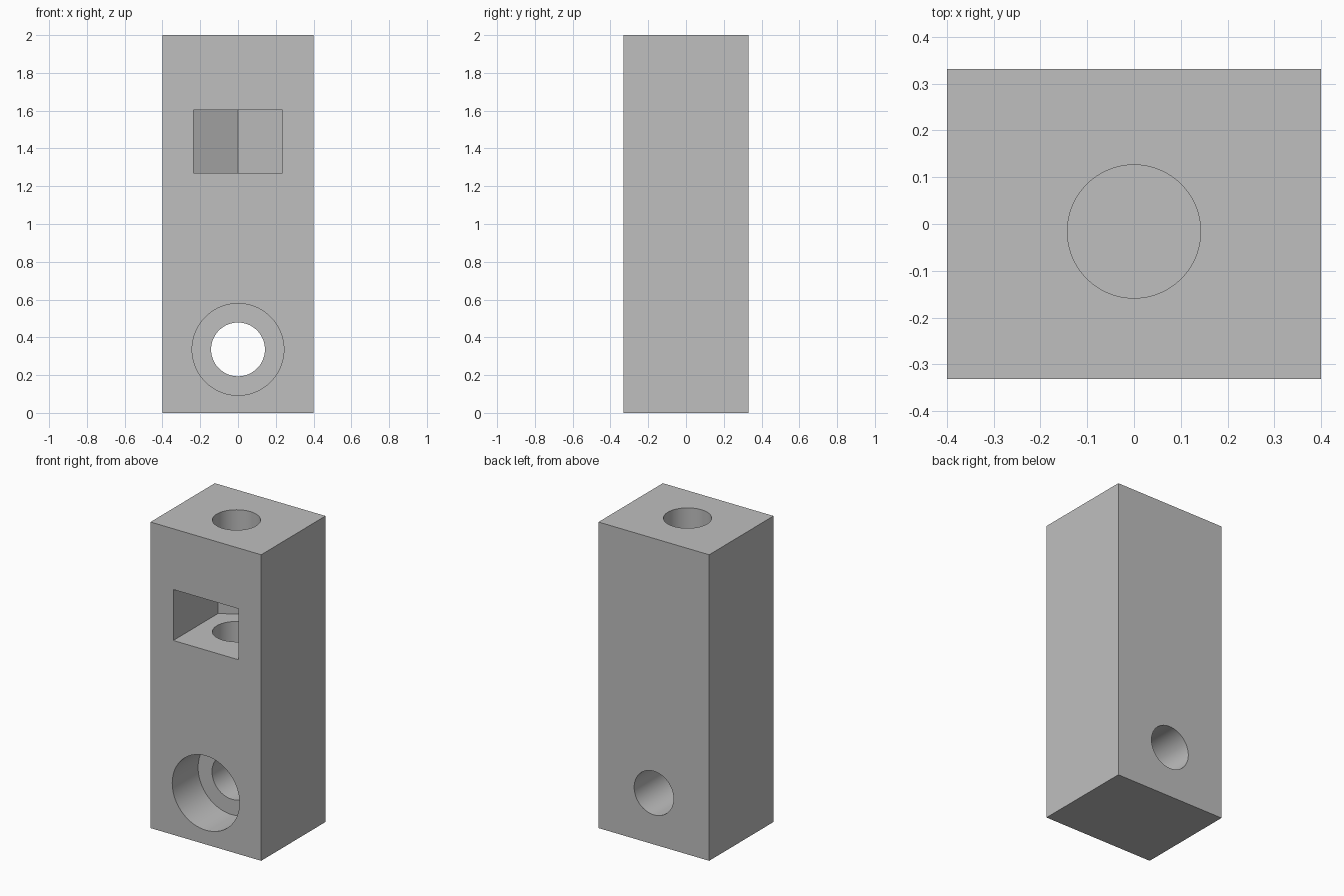
import bpy
import bmesh
import math
from mathutils import Vector

old = bpy.data.objects.get("Cube")
if old:
    bpy.data.objects.remove(old, do_unlink=True)

# Single plain grey
grey = bpy.data.materials.new("plain_grey")
grey.use_nodes = True
colour = (0.52, 0.52, 0.52, 1)
grey.diffuse_color = colour
grey.node_tree.nodes["Principled BSDF"].inputs["Base Color"].default_value = colour

WIDTH, DEPTH, HEIGHT = 0.8, 0.664, 2.0
FRONT = -DEPTH / 2
HOLE_R = 0.1425
HOLE_Y = -0.016
BORE_Z = 0.336


def prism(name, profile, sweep):
    """Solid made by sweeping a flat outline along a vector."""
    bm = bmesh.new()
    face = bm.faces.new([bm.verts.new(p) for p in profile])
    swept = bmesh.ops.extrude_face_region(bm, geom=[face])["geom"]
    verts = [g for g in swept if isinstance(g, bmesh.types.BMVert)]
    bmesh.ops.translate(bm, verts=verts, vec=Vector(sweep))
    bmesh.ops.recalc_face_normals(bm, faces=bm.faces)
    mesh = bpy.data.meshes.new(name)
    bm.to_mesh(mesh)
    bm.free()
    mesh.materials.append(grey)
    obj = bpy.data.objects.new(name, mesh)
    bpy.context.collection.objects.link(obj)
    return obj


def circle(radius, place, sides=96):
    """Outline of a circle; place maps its two coordinates into space."""
    angles = [2 * math.pi * i / sides for i in range(sides)]
    return [place(radius * math.cos(a), radius * math.sin(a)) for a in angles]


# Main block
x, y = WIDTH / 2, DEPTH / 2
block = prism("block", [(-x, -y, 0), (x, -y, 0), (x, y, 0), (-x, y, 0)], (0, 0, HEIGHT))

# Nut pocket: open at the front, with a hexagon's point at the back
half, side_end = 0.235, 0.13
point = side_end + half * math.tan(math.radians(30))
outline = [(-half, FRONT - 0.1), (half, FRONT - 0.1), (half, side_end),
           (0, point), (-half, side_end)]
pocket = prism("nut_pocket_cutter", [(px, py, 1.27) for px, py in outline], (0, 0, 0.333))

# Blind hole from the top, running down through the pocket
blind_end = 0.67
top_hole = prism("top_hole_cutter",
                 circle(HOLE_R, lambda u, v: (u, HOLE_Y + v, blind_end)),
                 (0, 0, HEIGHT + 0.1 - blind_end))

# Cross hole from front to back, with a wide counterbore at the front
cross_hole = prism("cross_hole_cutter",
                   circle(HOLE_R, lambda u, v: (u, FRONT - 0.1, BORE_Z + v)),
                   (0, DEPTH + 0.2, 0))
counterbore = prism("counterbore_cutter",
                    circle(0.243, lambda u, v: (u, FRONT - 0.1, BORE_Z + v)),
                    (0, 0.1 + 0.267, 0))

# Cut the block, then drop the cutters
bpy.context.view_layer.objects.active = block
block.select_set(True)
for cutter in (pocket, top_hole, cross_hole, counterbore):
    cutter.hide_render = True
    cut = block.modifiers.new(cutter.name, "BOOLEAN")
    cut.operation = "DIFFERENCE"
    cut.solver = "EXACT"
    cut.object = cutter
    bpy.ops.object.modifier_apply(modifier=cut.name)
    bpy.data.objects.remove(cutter, do_unlink=True)

bpy.ops.object.shade_smooth_by_angle(angle=math.radians(25))
